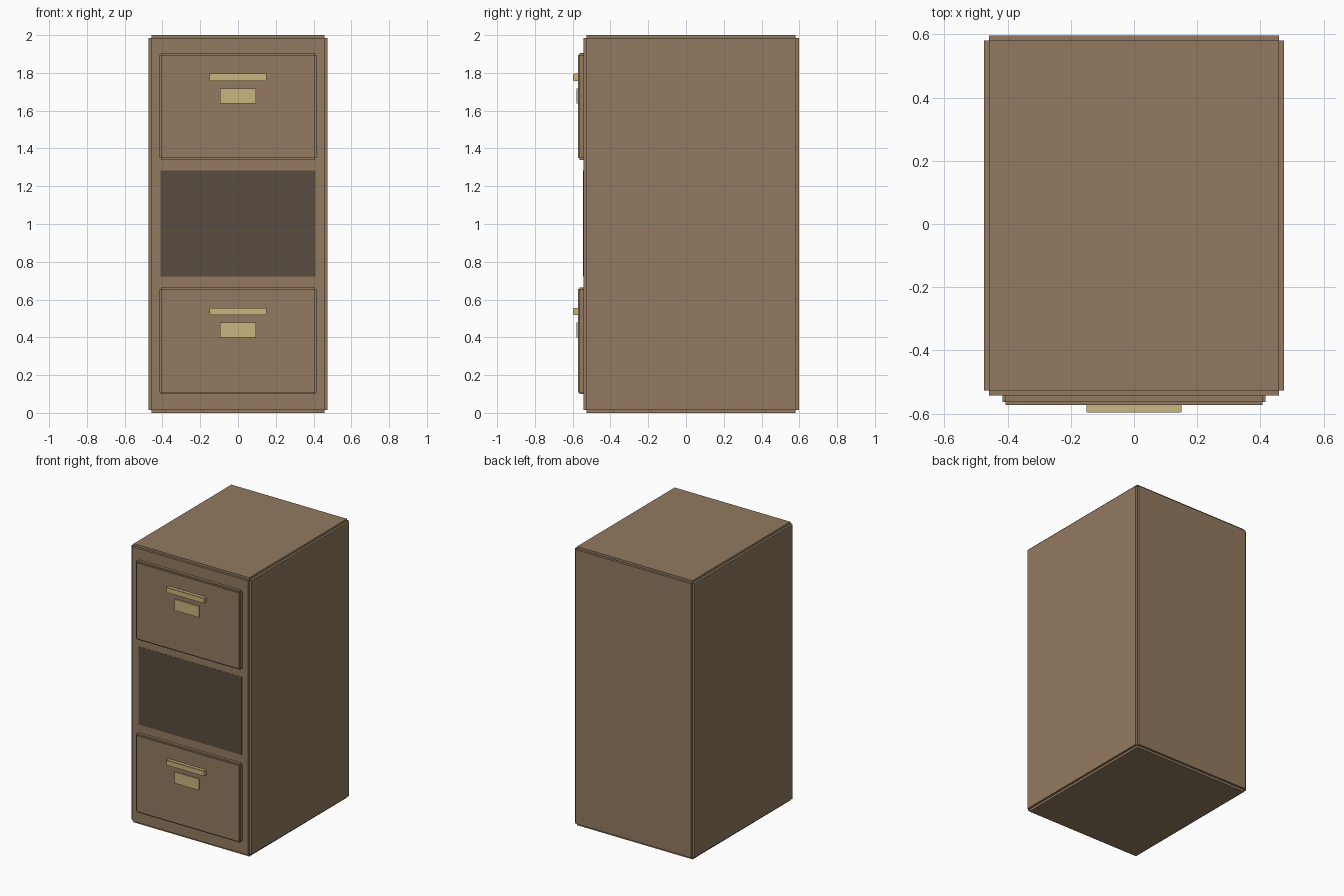
import bpy
import bmesh
from mathutils import Matrix, Vector

cube = bpy.data.objects.get("Cube")
if cube:
    bpy.data.objects.remove(cube, do_unlink=True)


def material(name, color):
    mat = bpy.data.materials.new(name)
    mat.use_nodes = True
    mat.diffuse_color = (*color, 1)
    mat.node_tree.nodes["Principled BSDF"].inputs["Base Color"].default_value = (*color, 1)
    return mat


brown = material("brown wood", (0.29, 0.195, 0.117))
brass = material("pale brass", (0.59, 0.46, 0.21))
dark = material("dark opening", (0.1, 0.075, 0.05))


def box(name, low, high, mat, step=0.0):
    """Box from low to high; step > 0 gives notched edges from three crossing boxes."""
    low, high = Vector(low), Vector(high)
    bm = bmesh.new()
    for axis in range(3 if step else 1):
        size = high - low
        for other in range(3):
            if step and other != axis:
                size[other] -= 2 * step
        place = Matrix.Translation((low + high) / 2) @ Matrix.Diagonal((*size, 1))
        bmesh.ops.create_cube(bm, size=1, matrix=place)
    mesh = bpy.data.meshes.new(name)
    bm.to_mesh(mesh)
    bm.free()
    mesh.materials.append(mat)
    obj = bpy.data.objects.new(name, mesh)
    bpy.context.collection.objects.link(obj)
    return obj


FRONT = -0.543

# Cabinet body with stepped edges
box("cabinet_body", (-0.475, FRONT, 0), (0.475, 0.597, 2), brown, 0.016)

# Dark opening where the middle drawer is missing
box("drawer_opening", (-0.41, FRONT - 0.001, 0.722), (0.41, FRONT + 0.004, 1.282), dark)

# Lower and upper drawers, each with a pull and a label plate
for name, z in (("lower", 0.382), ("upper", 1.622)):
    box(name + "_drawer_front", (-0.416, FRONT - 0.029, z - 0.282),
        (0.416, FRONT + 0.029, z + 0.282), brown, 0.009)
    box(name + "_drawer_pull", (-0.151, -0.597, z + 0.136),
        (0.151, -0.563, z + 0.174), brass, 0.003)
    box(name + "_label_plate", (-0.096, -0.581, z + 0.016),
        (0.096, -0.572, z + 0.096), brass)
